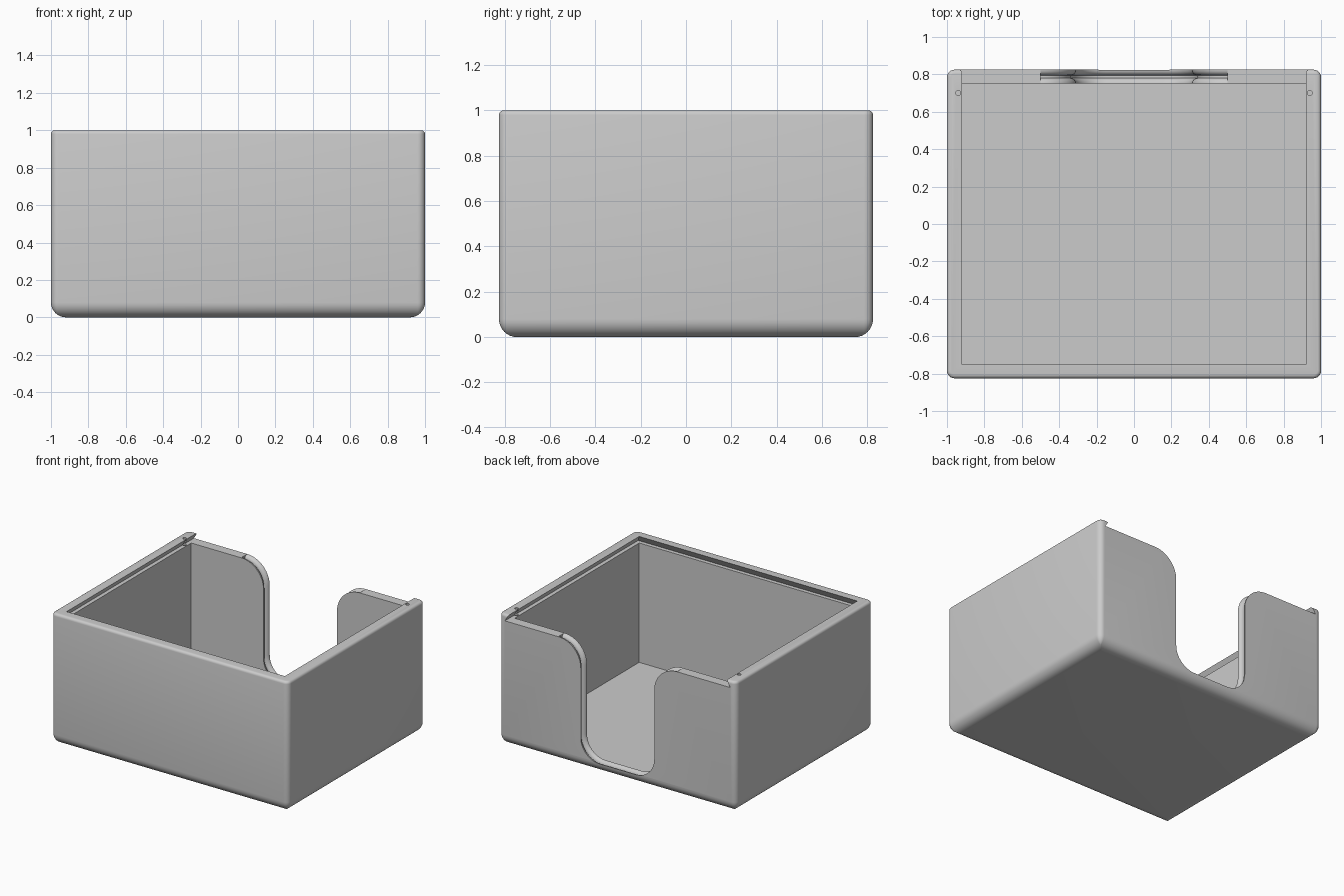
import bpy, bmesh
from math import sin, cos, pi, radians

old = bpy.data.objects.get("Cube")
if old:
    bpy.data.objects.remove(old, do_unlink=True)

HALF_X, HALF_Y, HEIGHT = 1.0, 0.825, 1.0
IN_X, IN_Y = 0.92, 0.75          # cavity half sizes
FLOOR, LEDGE = 0.04, 0.95        # cavity floor and lid ledge heights
LIP = 0.03                       # rounding of the notch edges


def loft(name, rings):
    """Closed solid through rings with equal point counts."""
    bm = bmesh.new()
    loops = [[bm.verts.new(p) for p in ring] for ring in rings]
    n = len(loops[0])
    for a, b in zip(loops, loops[1:]):
        for i in range(n):
            j = (i + 1) % n
            bm.faces.new((a[i], a[j], b[j], b[i]))
    bm.faces.new(loops[0][::-1])
    bm.faces.new(loops[-1])
    bmesh.ops.recalc_face_normals(bm, faces=bm.faces)
    mesh = bpy.data.meshes.new(name)
    bm.to_mesh(mesh)
    bm.free()
    obj = bpy.data.objects.new(name, mesh)
    bpy.context.collection.objects.link(obj)
    return obj


def arc(cx, cy, r, start, end, steps):
    angles = [radians(start + (end - start) * i / steps) for i in range(steps + 1)]
    return [(cx + r * cos(a), cy + r * sin(a)) for a in angles]


def rounded_ring(inset, z):
    """Rounded rectangle of the outer shell, pulled in by inset."""
    r = max(0.04 - inset, 0.003)
    x, y = HALF_X - inset - r, HALF_Y - inset - r
    corners = ((x, y, 0), (-x, y, 90), (-x, -y, 180), (x, -y, 270))
    return [(px, py, z) for cx, cy, a in corners
            for px, py in arc(cx, cy, r, a, a + 90, 6)]


def rect_ring(x, y0, y1, z):
    return [(x, y0, z), (x, y1, z), (-x, y1, z), (-x, y0, z)]


def notch_ring(y, grow):
    """U-shaped notch with flared top, widened by grow."""
    half = arc(0.15, 0.232, 0.16 + grow, -90, 0, 14)
    half += arc(0.5, 0.76, 0.19 - grow, 180, 90, 14)
    half.append((0.5, 1.2))
    return [(x, y, z) for x, z in half] + [(-x, y, z) for x, z in reversed(half)]


# Outer shell: large bottom rounding, small top rounding
shell = []
for i in range(9):
    a = pi / 2 * i / 8
    shell.append(rounded_ring(0.08 * (1 - sin(a)), 0.08 * (1 - cos(a))))
for i in range(5):
    a = pi / 2 * i / 4
    shell.append(rounded_ring(0.02 * (1 - cos(a)), HEIGHT - 0.02 * (1 - sin(a))))
tray = loft("open_tray", shell)

# Cavity
cutters = [loft("cavity_cutter", [rect_ring(IN_X, -IN_Y, IN_Y, z)
                                  for z in (FLOOR, LEDGE + 0.02)])]

# Dovetail slot for a sliding lid, open at the back
slope = 0.6
cutters.append(loft("lid_slot_cutter", [
    rect_ring(IN_X + slope * (HEIGHT - z), -IN_Y - slope * (HEIGHT - z), 1.0, z)
    for z in (LEDGE, HEIGHT + 0.01)]))

# Back notch with rounded lips
steps = 6
lips = [(0.70, LIP)]
for i in range(steps + 1):
    a = pi / 2 * i / steps
    lips.append((IN_Y + LIP * sin(a), LIP * (1 - cos(a))))
lips += [(IN_Y + HALF_Y - y, g) for y, g in reversed(lips[1:])]
lips.append((0.9, LIP))
cutters.append(loft("notch_cutter", [notch_ring(y, g) for y, g in lips]))

# Small catch holes near the back of the side rims
for side in (-1, 1):
    cutters.append(loft("catch_hole_cutter", [
        [(x, y, z) for x, y in arc(side * 0.94, 0.7, 0.013, 0, 345, 23)]
        for z in (0.93, 1.1)]))

# Carve the tray
bpy.ops.object.select_all(action='DESELECT')
bpy.context.view_layer.objects.active = tray
tray.select_set(True)
for cutter in cutters:
    cutter.hide_render = True
    mod = tray.modifiers.new(cutter.name, 'BOOLEAN')
    mod.operation = 'DIFFERENCE'
    mod.solver = 'EXACT'
    mod.object = cutter
    bpy.ops.object.modifier_apply(modifier=mod.name)
    bpy.data.objects.remove(cutter, do_unlink=True)

# Plain grey plastic
grey = bpy.data.materials.new("plain_grey")
grey.use_nodes = True
colour = (0.6, 0.6, 0.6, 1.0)
grey.diffuse_color = colour
grey.node_tree.nodes["Principled BSDF"].inputs["Base Color"].default_value = colour
tray.data.materials.clear()
tray.data.materials.append(grey)

bpy.ops.object.shade_smooth_by_angle(angle=radians(30))
